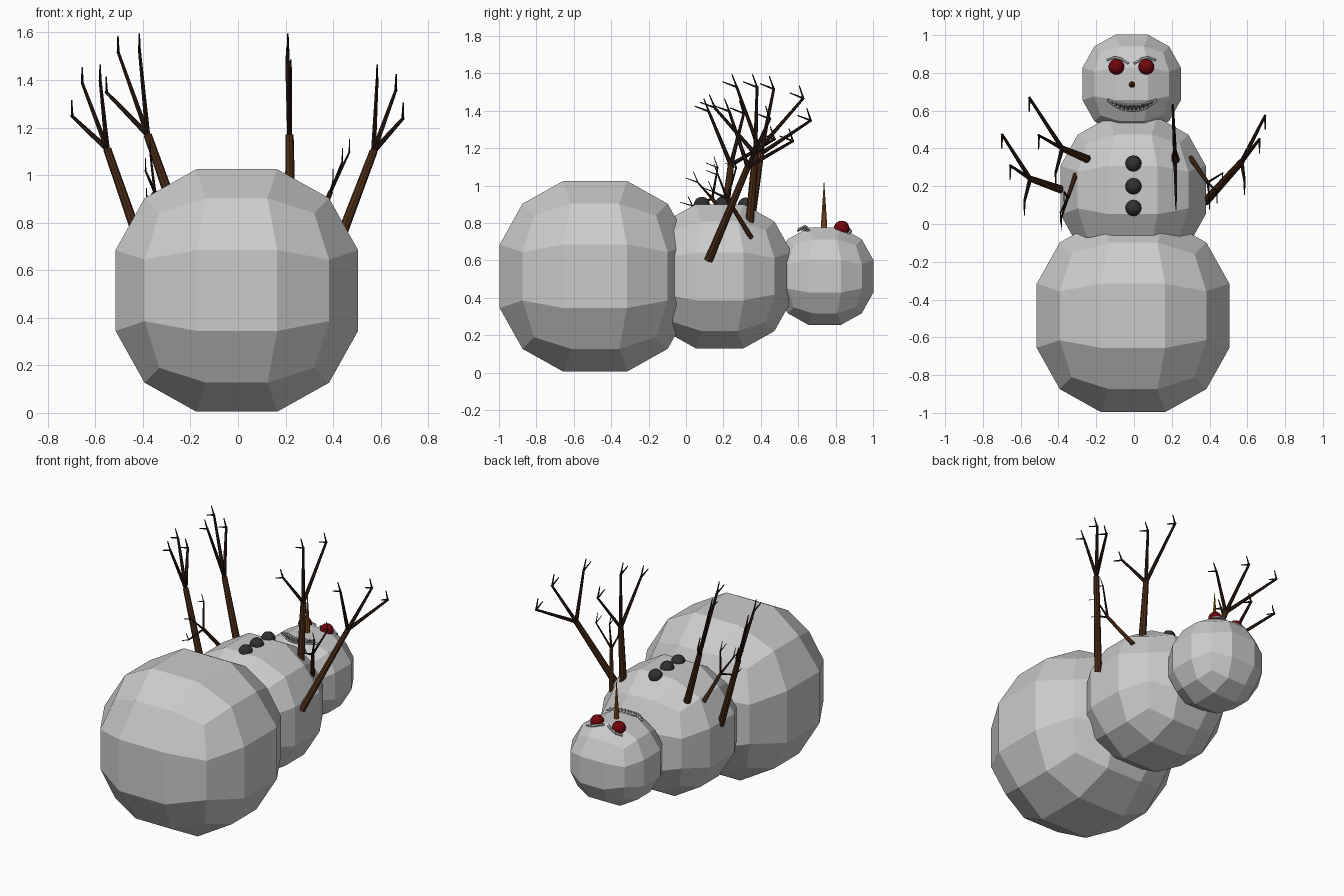
import bpy, bmesh, math
from mathutils import Vector

if "Cube" in bpy.data.objects:
    bpy.data.objects.remove(bpy.data.objects["Cube"])


def material(name, rgb):
    m = bpy.data.materials.new(name)
    m.diffuse_color = (*rgb, 1)
    m.use_nodes = True
    m.node_tree.nodes["Principled BSDF"].inputs["Base Color"].default_value = m.diffuse_color
    return m


BARK = material("bark", (0.07, 0.025, 0.008))
TWIG = material("dark_bark", (0.02, 0.009, 0.005))
COAL = material("coal", (0.03, 0.03, 0.03))
RED = material("red", (0.16, 0.002, 0.004))
ORANGE = material("carrot", (0.3, 0.1, 0.01))


def finish(name, bm, mats=(), smooth=False):
    bmesh.ops.recalc_face_normals(bm, faces=bm.faces)
    me = bpy.data.meshes.new(name)
    bm.to_mesh(me)
    bm.free()
    for m in mats:
        me.materials.append(m)
    for p in me.polygons:
        p.use_smooth = smooth
    ob = bpy.data.objects.new(name, me)
    bpy.context.collection.objects.link(ob)
    return ob


def snowball(name, loc, half):
    # cube cut into 3 x 3 cells per side, pushed out to a sphere
    bm = bmesh.new()
    bmesh.ops.create_cube(bm, size=2)
    bmesh.ops.subdivide_edges(bm, edges=bm.edges[:], cuts=2, use_grid_fill=True)
    r = half * math.sqrt(11) / 3
    for v in bm.verts:
        v.co = v.co.normalized() * r + Vector(loc)
    return finish(name, bm)


def ball(name, loc, r, mat):
    bm = bmesh.new()
    bmesh.ops.create_uvsphere(bm, u_segments=16, v_segments=10, radius=r)
    bmesh.ops.translate(bm, verts=bm.verts, vec=loc)
    return finish(name, bm, [mat], True)


def tube(bm, a, b, r1, r2, sides=6, mat=0):
    a, b = Vector(a), Vector(b)
    d = b - a
    new = bmesh.ops.create_cone(bm, cap_ends=True, segments=sides, radius1=r1,
                                radius2=r2, depth=d.length)["verts"]
    q = Vector((0, 0, 1)).rotation_difference(d)
    for v in new:
        v.co = q @ v.co + (a + b) / 2
        for f in v.link_faces:
            f.material_index = mat


# snow body, lying on its back
snowball("lower_body", (-0.005, -0.486, 0.515), 0.51)
snowball("middle_body", (-0.005, 0.18, 0.515), 0.385)
snowball("head", (-0.012, 0.742, 0.515), 0.26)

# coat buttons
for i, (y, z) in enumerate([(0.085, 0.897), (0.2, 0.9), (0.32, 0.893)]):
    ball(f"button_{i}", (-0.003, y, z), 0.043, COAL)


def face_z(x, y):
    dx, dy = abs(x + 0.012), abs(y - 0.742)
    return 0.775 - 0.4 * max(0, dx - 0.087) - 0.35 * max(0, dy - 0.087)


# eyes and nose
for side in (-1, 1):
    ball(f"eye_{side}", (-0.014 + side * 0.079, 0.832, 0.77), 0.042, RED)
bm = bmesh.new()
tube(bm, (-0.01, 0.738, 0.75), (-0.01, 0.738, 0.83), 0.018, 0.014, 10)
tube(bm, (-0.01, 0.738, 0.83), (-0.01, 0.738, 1.02), 0.014, 0.001, 10)
finish("carrot_nose", bm, [ORANGE])

# brow ridges
bm = bmesh.new()
for side in (-1, 1):
    pts = [(0.015, 0.85), (0.05, 0.872), (0.09, 0.882), (0.13, 0.868)]
    p3 = [(-0.014 + side * x, y, face_z(x, y) + 0.006) for x, y in pts]
    for a, b in zip(p3, p3[1:]):
        tube(bm, a, b, 0.008, 0.007)
finish("brows", bm)

# grin: dark crescent with grey lips and teeth
N = 12
upper, lower = [], []
for i in range(N + 1):
    t = -1 + 2 * i / N
    x = -0.01 + 0.13 * t
    for row, y in ((upper, 0.63 + 0.03 * t * t), (lower, 0.597 + 0.055 * t * t)):
        row.append(Vector((x, y, face_z(x, y) + 0.004)))
bm = bmesh.new()
u = [bm.verts.new(p) for p in upper]
w = [bm.verts.new(p) for p in lower]
for i in range(N):
    bm.faces.new((u[i], u[i + 1], w[i + 1], w[i]))
finish("mouth", bm, [COAL])
bm = bmesh.new()
for row in (upper, lower):
    for a, b in zip(row, row[1:]):
        tube(bm, a, b, 0.005, 0.005, 5)
finish("lips", bm)
bm = bmesh.new()
for i in range(1, N):
    up = Vector((0, 0, 0.008))
    gap = (upper[i] - lower[i]) * 0.8
    tube(bm, upper[i] + up, upper[i] - gap + up, 0.008, 0.001, 5)
    m = (lower[i] + lower[i - 1]) / 2
    tube(bm, m + up, m + gap + up, 0.008, 0.001, 5)
finish("teeth", bm)


# branch arms: trunk, three boughs, fingers at each tip
def branch(name, base, fork, tips, s=1.0):
    bm = bmesh.new()
    tube(bm, base, fork, 0.023 * s, 0.017 * s, 8)
    for tip in tips:
        f, t = Vector(fork), Vector(tip)
        tube(bm, f, t, 0.012 * s, 0.007 * s, 6, 1)
        for off in ((0, -0.075, 0.025), (0, -0.025, 0.065)):
            k = 0.6 + 0.4 * s
            start = t - (t - f).normalized() * 0.005
            tube(bm, start, t + Vector(off) * k, 0.006 * s, 0.003 * s, 5, 1)
    finish(name, bm, [BARK, TWIG])


branch("left_upper_branch", (-0.25, 0.345, 0.8), (-0.38, 0.4, 1.17),
       [(-0.555, 0.67, 1.35), (-0.505, 0.47, 1.52), (-0.415, 0.27, 1.53)])
branch("left_lower_branch", (-0.38, 0.18, 0.62), (-0.55, 0.24, 1.11),
       [(-0.7, 0.476, 1.25), (-0.656, 0.31, 1.39), (-0.58, 0.12, 1.4)])
branch("right_upper_branch", (0.22, 0.34, 0.8), (0.217, 0.37, 1.17),
       [(0.205, 0.63, 1.47), (0.21, 0.38, 1.53), (0.222, 0.15, 1.42)])
branch("right_lower_branch", (0.38, 0.12, 0.6), (0.57, 0.33, 1.1),
       [(0.695, 0.575, 1.24), (0.665, 0.45, 1.36), (0.585, 0.23, 1.4)])
branch("left_small_branch", (-0.31, 0.26, 0.78), (-0.35, 0.14, 0.93),
       [(-0.385, 0.03, 0.89), (-0.39, 0.06, 1.02), (-0.37, 0.17, 1.1)], 0.6)
branch("right_small_branch", (0.3, 0.35, 0.72), (0.39, 0.22, 0.93),
       [(0.4, 0.14, 0.97), (0.44, 0.17, 1.06), (0.47, 0.27, 1.1)], 0.6)
